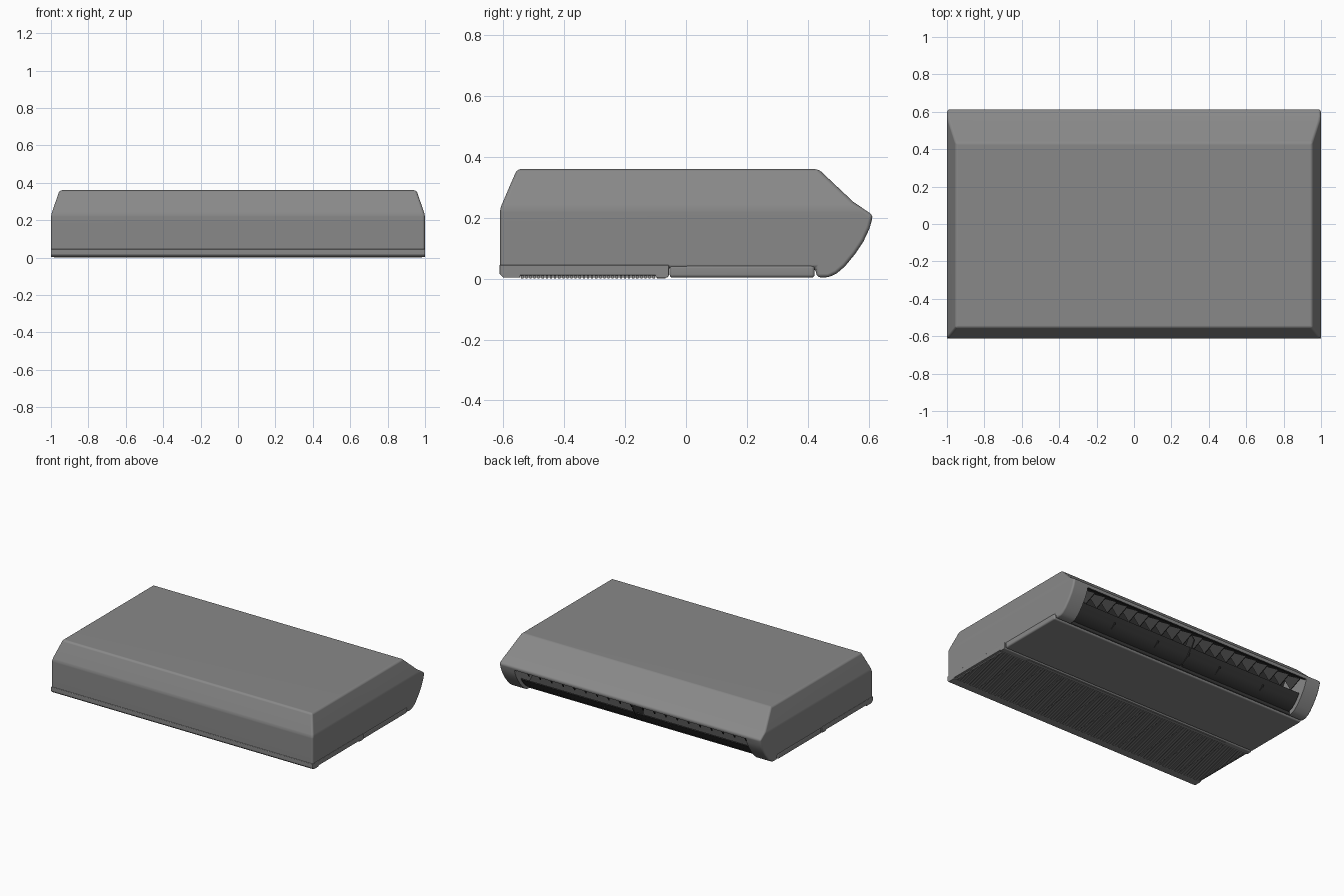
import bpy, bmesh, math
from mathutils import Matrix

if "Cube" in bpy.data.objects:
    bpy.data.objects.remove(bpy.data.objects["Cube"])


def material(name, v):
    m = bpy.data.materials.new(name)
    m.diffuse_color = (v, v, v, 1)
    m.use_nodes = True
    m.node_tree.nodes["Principled BSDF"].inputs["Base Color"].default_value = m.diffuse_color
    return m


GREY = material("dark_grey", .25)
BLACK = material("vent_black", .04)


def finish(bm, name, mat=GREY):
    bmesh.ops.recalc_face_normals(bm, faces=bm.faces[:])
    me = bpy.data.meshes.new(name)
    bm.to_mesh(me)
    bm.free()
    me.materials.append(mat)
    ob = bpy.data.objects.new(name, me)
    bpy.context.collection.objects.link(ob)
    return ob


def add_prism(bm, pts, x0, x1):
    """Extrude a (y, z) outline along x."""
    a = [bm.verts.new((x0, y, z)) for y, z in pts]
    b = [bm.verts.new((x1, y, z)) for y, z in pts]
    bm.faces.new(a)
    bm.faces.new(b[::-1])
    n = len(pts)
    for i in range(n):
        bm.faces.new((a[i], b[i], b[(i + 1) % n], a[(i + 1) % n]))
    return a + b


def prism(name, pts, x0, x1, mat=GREY):
    bm = bmesh.new()
    add_prism(bm, pts, x0, x1)
    return finish(bm, name, mat)


def rect(y0, z0, y1, z1):
    return [(y0, z0), (y1, z0), (y1, z1), (y0, z1)]


def bevel(ob, width, limit=30):
    m = ob.modifiers.new("bevel", 'BEVEL')
    m.width, m.segments = width, 3
    m.limit_method, m.angle_limit = 'ANGLE', math.radians(limit)


def bake(ob):
    bpy.ops.object.select_all(action='DESELECT')
    ob.select_set(True)
    bpy.context.view_layer.objects.active = ob
    bpy.ops.object.convert(target='MESH')
    bpy.ops.object.shade_smooth_by_angle(angle=math.radians(32))
    # Keeps large faces flat next to rounded edges
    m = ob.modifiers.new("weighted_normals", 'WEIGHTED_NORMAL')
    m.keep_sharp = True


# Main casing: side outline extruded, upper flanks cut to a slope
casing_outline = [(-.611, .034), (-.611, .23), (-.555, .36), (.435, .36), (.55, .252),
                  (.615, .208), (.603, .165), (.583, .122), (.555, .08), (.522, .04),
                  (.495, .017), (.468, .004), (.43, .004), (.425, .034)]
bm = bmesh.new()
add_prism(bm, casing_outline, -.999, .999)
for s in (-1, 1):
    bmesh.ops.bisect_plane(bm, geom=bm.verts[:] + bm.edges[:] + bm.faces[:], dist=1e-4,
                           plane_co=(s * .999, 0, .23), plane_no=(s * .13, 0, .045),
                           clear_outer=True)
    bmesh.ops.holes_fill(bm, edges=[e for e in bm.edges if e.is_boundary], sides=0)
casing = finish(bm, "casing")
bevel(casing, .013, 16.8)

# Air outlet hollow along the rear curve, dark inside
outlet = [(.68, .178), (.592, .19), (.50, .25), (.41, .27), (.36, .2), (.38, .1),
          (.445, .052), (.445, -.05), (.68, -.05)]
cutter = prism("outlet_cutter", outlet, -.885, .885, BLACK)
cutter.hide_render = True
cut = casing.modifiers.new("outlet", 'BOOLEAN')
cut.operation, cut.object, cut.solver = 'DIFFERENCE', cutter, 'EXACT'
cut.material_mode = 'TRANSFER'
bake(casing)
bpy.data.objects.remove(cutter)
slots = [m.name for m in casing.data.materials]
if BLACK.name in slots:
    for p in casing.data.polygons:        # end cheeks stay grey
        if p.material_index == slots.index(BLACK.name) and abs(p.normal.x) > .9:
            p.material_index = slots.index(GREY.name)

# Row of slanted triangular air vanes
bm = bmesh.new()
tri = [(.455, .262), (.592, .187), (.525, .125)]
for i in range(20):
    vs = add_prism(bm, tri, -.003, .003)
    x = -.83 + i * 1.66 / 19
    turn = Matrix.Translation((x, .53, 0)) @ Matrix.Rotation(math.radians(22), 4, 'Z') \
        @ Matrix.Translation((0, -.53, 0))
    bmesh.ops.transform(bm, matrix=turn, verts=vs)
bake(finish(bm, "air_vanes", BLACK))

# Two long louvre flaps with small brackets and a centre post
flap = [(.45, .022), (.485, .032), (.52, .062), (.553, .108),
        (.547, .112), (.514, .068), (.481, .039), (.45, .03)]
for name, x0, x1 in (("left_flap", -.875, -.006), ("right_flap", .006, .875)):
    bake(prism(name, flap, x0, x1, BLACK))
bm = bmesh.new()
for x in (-.6, -.25, .25, .6):
    add_prism(bm, [(.49, .036), (.537, .066), (.53, .078)], x - .004, x + .004)
add_prism(bm, [(.47, .02), (.53, .06), (.585, .15), (.55, .21), (.47, .1)], -.004, .004)
bake(finish(bm, "flap_brackets", BLACK))

# Bottom intake frame and rear bottom panel
frame = prism("intake_frame", [(-.613, .045), (-.613, .016), (-.6, .003), (-.545, .003),
                               (-.545, .01), (-.1, .01), (-.1, .003), (-.062, .003),
                               (-.056, .01), (-.056, .045)], -1, 1)
bevel(frame, .003)
bake(frame)
panel = prism("bottom_panel", rect(-.054, .003, .423, .045), -1, 1)
bevel(panel, .011)
bake(panel)

# Fine intake slats with cross ribs
bm = bmesh.new()
for i in range(33):
    y = -.538 + i * .0135
    add_prism(bm, rect(y - .0035, .001, y + .0035, .012), -.985, .985)
for i in range(13):
    x = -.975 + i * 1.95 / 12
    add_prism(bm, rect(-.543, .003, -.102, .012), x - .003, x + .003)
add_prism(bm, rect(-.095, 0, -.068, .01), -.8, .8)
bake(finish(bm, "intake_slats"))
